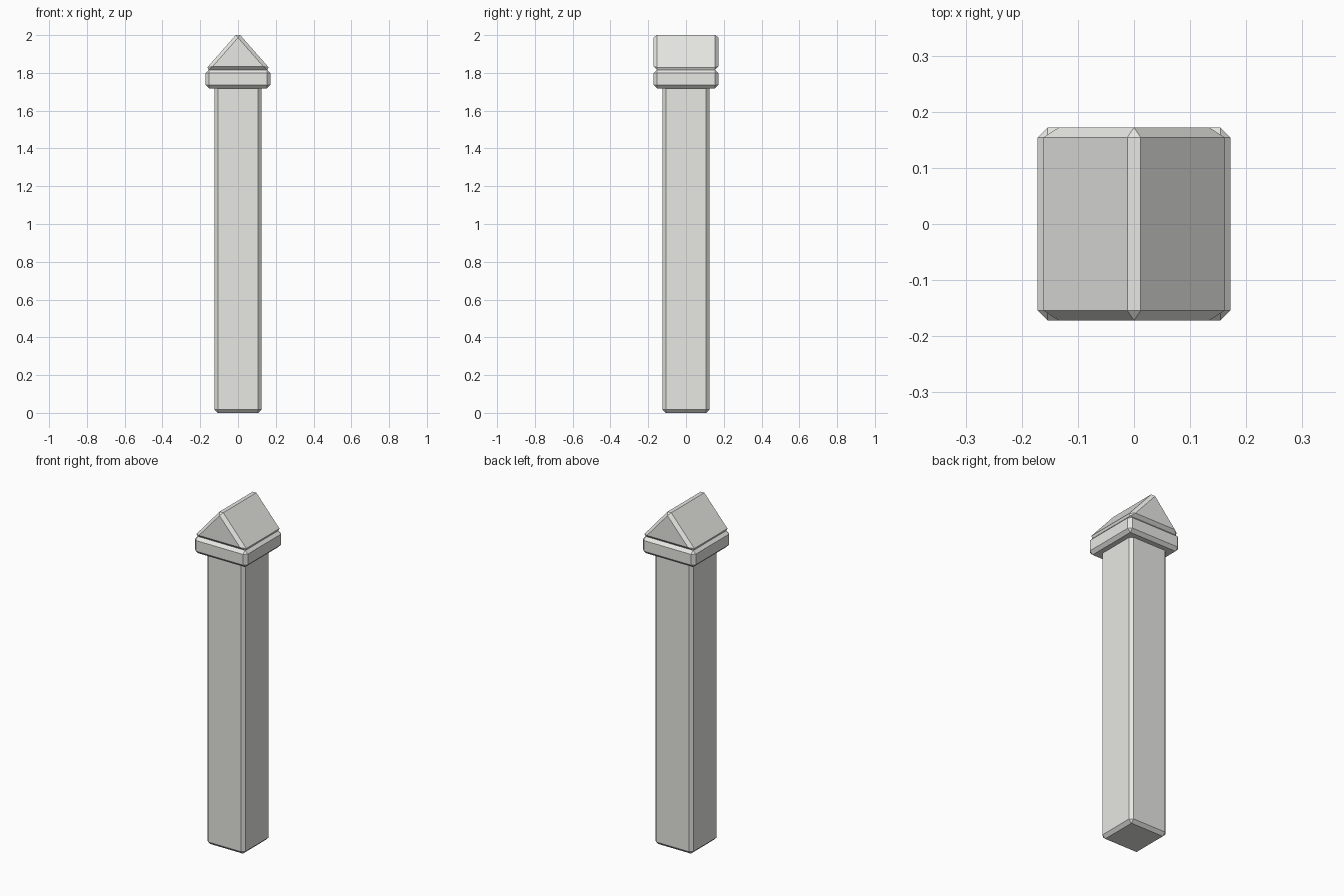
import bpy

if "Cube" in bpy.data.objects:
    bpy.data.objects.remove(bpy.data.objects["Cube"])

CHAMFER = 0.018

# Pale off-white stone
stone = bpy.data.materials.new("pale_stone")
stone.diffuse_color = (0.8, 0.8, 0.77, 1.0)
stone.use_nodes = True
stone.node_tree.nodes["Principled BSDF"].inputs["Base Color"].default_value = stone.diffuse_color


def extrude_profile(name, profile, half_depth):
    """Extrude an x-z profile along y and chamfer every edge."""
    n = len(profile)
    verts = [(x, y, z) for y in (-half_depth, half_depth) for x, z in profile]
    faces = [tuple(range(n)), tuple(range(2 * n - 1, n - 1, -1))]
    faces += [(i, i + n, (i + 1) % n + n, (i + 1) % n) for i in range(n)]
    mesh = bpy.data.meshes.new(name)
    mesh.from_pydata(verts, [], faces)
    mesh.materials.append(stone)
    obj = bpy.data.objects.new(name, mesh)
    bpy.context.collection.objects.link(obj)
    bevel = obj.modifiers.new("chamfer", 'BEVEL')
    bevel.width = CHAMFER
    bevel.segments = 1
    bevel.limit_method = 'NONE'
    return obj


def block(name, half, z0, z1):
    """Square chamfered block."""
    return extrude_profile(
        name, [(-half, z0), (half, z0), (half, z1), (-half, z1)], half)


# Square shaft, its top end tucked into the collar
block("post_shaft", 0.125, 0.0, 1.75)

# Wider collar slab
block("post_collar", 0.172, 1.718, 1.817)

# Gabled cap with the ridge running front to back
extrude_profile("gable_cap", [(-0.174, 1.816), (0.174, 1.816), (0, 2.0136)], 0.172)
